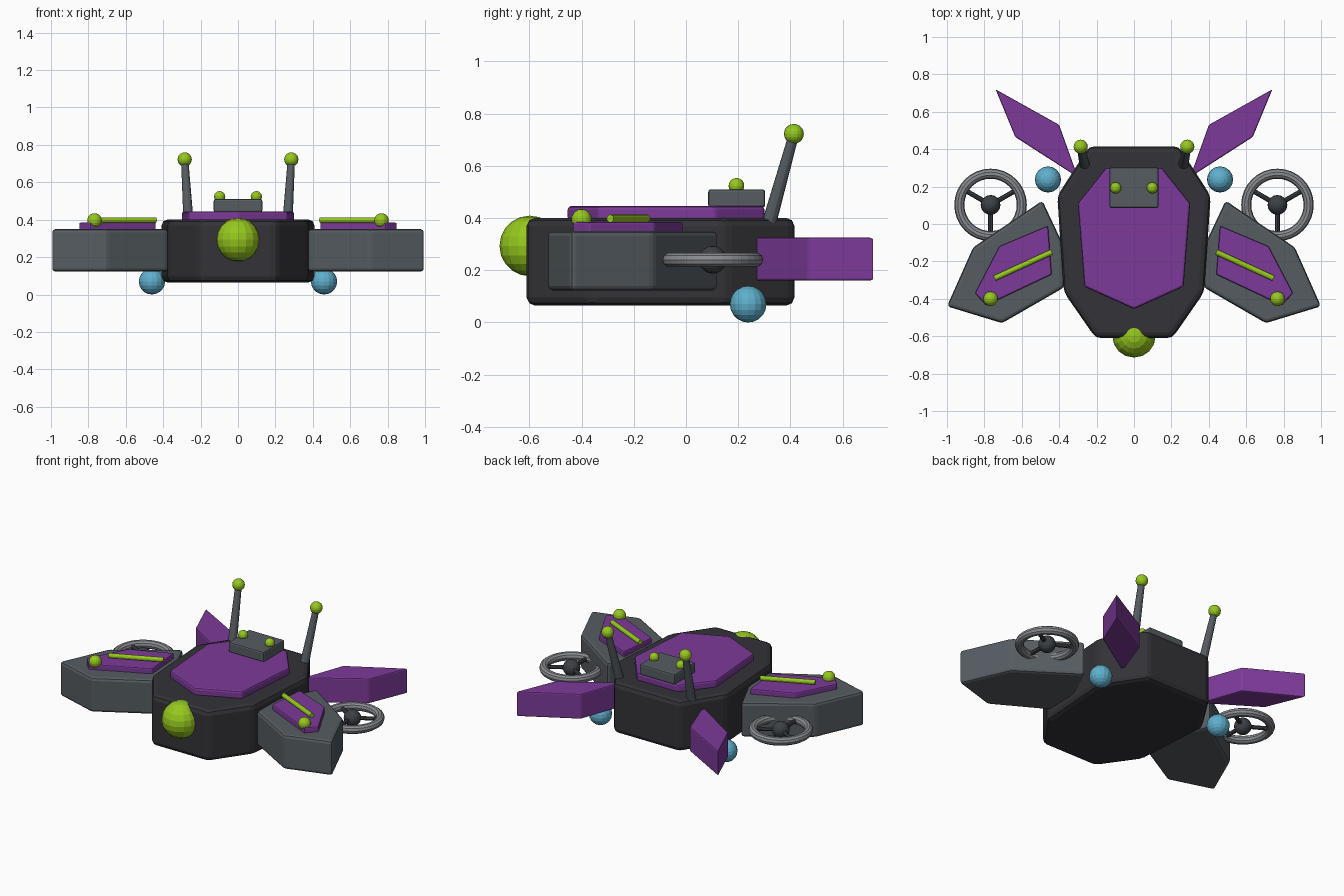
import bpy, bmesh, math
from mathutils import Vector

if "Cube" in bpy.data.objects:
    bpy.data.objects.remove(bpy.data.objects["Cube"])


def material(name, rgb):
    m = bpy.data.materials.new(name)
    m.diffuse_color = (*rgb, 1)
    m.use_nodes = True
    m.node_tree.nodes["Principled BSDF"].inputs["Base Color"].default_value = m.diffuse_color
    return m


BLACK = material("charcoal", (0.033, 0.032, 0.038))
PURPLE = material("purple", (0.205, 0.042, 0.32))
GREY = material("slate_grey", (0.091, 0.107, 0.12))
LIME = material("lime", (0.305, 0.58, 0.013))
BLUE = material("sky_blue", (0.115, 0.43, 0.61))
SILVER = material("silver_grey", (0.25, 0.26, 0.28))
DARK = material("dark_grey", (0.045, 0.052, 0.06))


def finish(bm, name, mat, bevel=0, smooth=False):
    bmesh.ops.recalc_face_normals(bm, faces=bm.faces)
    me = bpy.data.meshes.new(name)
    bm.to_mesh(me)
    bm.free()
    me.materials.append(mat)
    ob = bpy.data.objects.new(name, me)
    bpy.context.collection.objects.link(ob)
    for p in me.polygons:
        p.use_smooth = smooth
    if bevel:
        b = ob.modifiers.new("bevel", 'BEVEL')
        b.width, b.segments, b.limit_method = bevel, 2, 'ANGLE'
    return ob


def slab(name, pts, z0, z1, mat, bevel):
    """Outline extruded upward from z0 to z1."""
    bm = bmesh.new()
    f = bm.faces.new([bm.verts.new((x, y, z0)) for x, y in pts])
    top = bmesh.ops.extrude_face_region(bm, geom=[f])["geom"]
    bmesh.ops.translate(bm, vec=(0, 0, z1 - z0),
                        verts=[v for v in top if isinstance(v, bmesh.types.BMVert)])
    return finish(bm, name, mat, bevel)


def ball(name, c, r, mat, seg=16, rings=10):
    bm = bmesh.new()
    bmesh.ops.create_uvsphere(bm, u_segments=seg, v_segments=rings, radius=r)
    bmesh.ops.translate(bm, vec=c, verts=bm.verts)
    return finish(bm, name, mat)


def rod(name, a, b, r0, r1, mat, seg=12):
    a, b = Vector(a), Vector(b)
    bm = bmesh.new()
    bmesh.ops.create_cone(bm, cap_ends=True, segments=seg, radius1=r0, radius2=r1,
                          depth=(b - a).length)
    ob = finish(bm, name, mat)
    ob.location = (a + b) / 2
    ob.rotation_mode = 'QUATERNION'
    ob.rotation_quaternion = (b - a).to_track_quat('Z', 'Y')
    return ob


def ring(name, c, major, minor, mat, n=32, m=10):
    bpy.ops.mesh.primitive_torus_add(location=c, major_radius=major, minor_radius=minor,
                                     major_segments=n, minor_segments=m)
    ob = bpy.context.object
    ob.name = name
    ob.data.materials.append(mat)
    return ob


def both(half):
    """Full symmetric outline from its right half, listed back to front."""
    return half + [(-x, y) for x, y in reversed(half) if x > 0]


# Central hull and top plate
slab("hull", both([(0.24, 0.415), (0.41, 0.15), (0.375, -0.365), (0.205, -0.61)]),
     0.065, 0.40, BLACK, 0.03)
slab("top_plate", both([(0.15, 0.30), (0.30, 0.11), (0.265, -0.335), (0, -0.455)]),
     0.39, 0.445, PURPLE, 0.012)

# Nose ball and rear control box
ball("nose_ball", (0, -0.598, 0.293), 0.116, LIME)
slab("control_box", both([(0.13, 0.303), (0.13, 0.085)]), 0.44, 0.51, GREY, 0.01)

for s, side in ((1, "right"), (-1, "left")):
    def flip(pts):
        return [(s * x, y) for x, y in pts]

    # Front wing pod with plate, strip and lamp
    slab(f"{side}_pod", flip([(0.49, 0.125), (0.86, -0.125), (1.0, -0.44), (0.705, -0.53),
                              (0.375, -0.34), (0.375, -0.12)]), 0.122, 0.35, GREY, 0.018)
    slab(f"{side}_pod_plate", flip([(0.46, -0.01), (0.72, -0.12), (0.85, -0.37),
                                    (0.79, -0.435), (0.44, -0.27)]), 0.34, 0.385, PURPLE, 0.008)
    rod(f"{side}_pod_strip", (s * 0.44, -0.15, 0.398), (s * 0.745, -0.29, 0.398),
        0.015, 0.015, LIME)
    ball(f"{side}_pod_lamp", (s * 0.767, -0.40, 0.395), 0.039, LIME)

    # Rear fin
    slab(f"{side}_fin", flip([(0.30, 0.25), (0.40, 0.53), (0.74, 0.72), (0.635, 0.465)]),
         0.16, 0.325, PURPLE, 0.008)

    # Rotor: ring, hub and three spokes
    c = Vector((s * 0.767, 0.102, 0.24))
    ring(f"{side}_rotor_ring", c, 0.167, 0.027, SILVER)
    ball(f"{side}_rotor_hub", c, 0.053, DARK)
    for i in range(3):
        a = math.radians(-90 + 120 * i)
        rod(f"{side}_rotor_spoke_{i + 1}", c,
            c + 0.165 * Vector((math.cos(a), math.sin(a), 0)), 0.013, 0.013, DARK, 8)

    # Antenna with ball tip
    rod(f"{side}_antenna", (s * 0.264, 0.318, 0.38), (s * 0.285, 0.413, 0.72),
        0.028, 0.02, GREY)
    ball(f"{side}_antenna_tip", (s * 0.285, 0.413, 0.722), 0.038, LIME)

    # Button on the control box and foot ball
    ball(f"{side}_button", (s * 0.098, 0.193, 0.523), 0.03, LIME)
    ball(f"{side}_foot", (s * 0.46, 0.238, 0.07), 0.07, BLUE)
